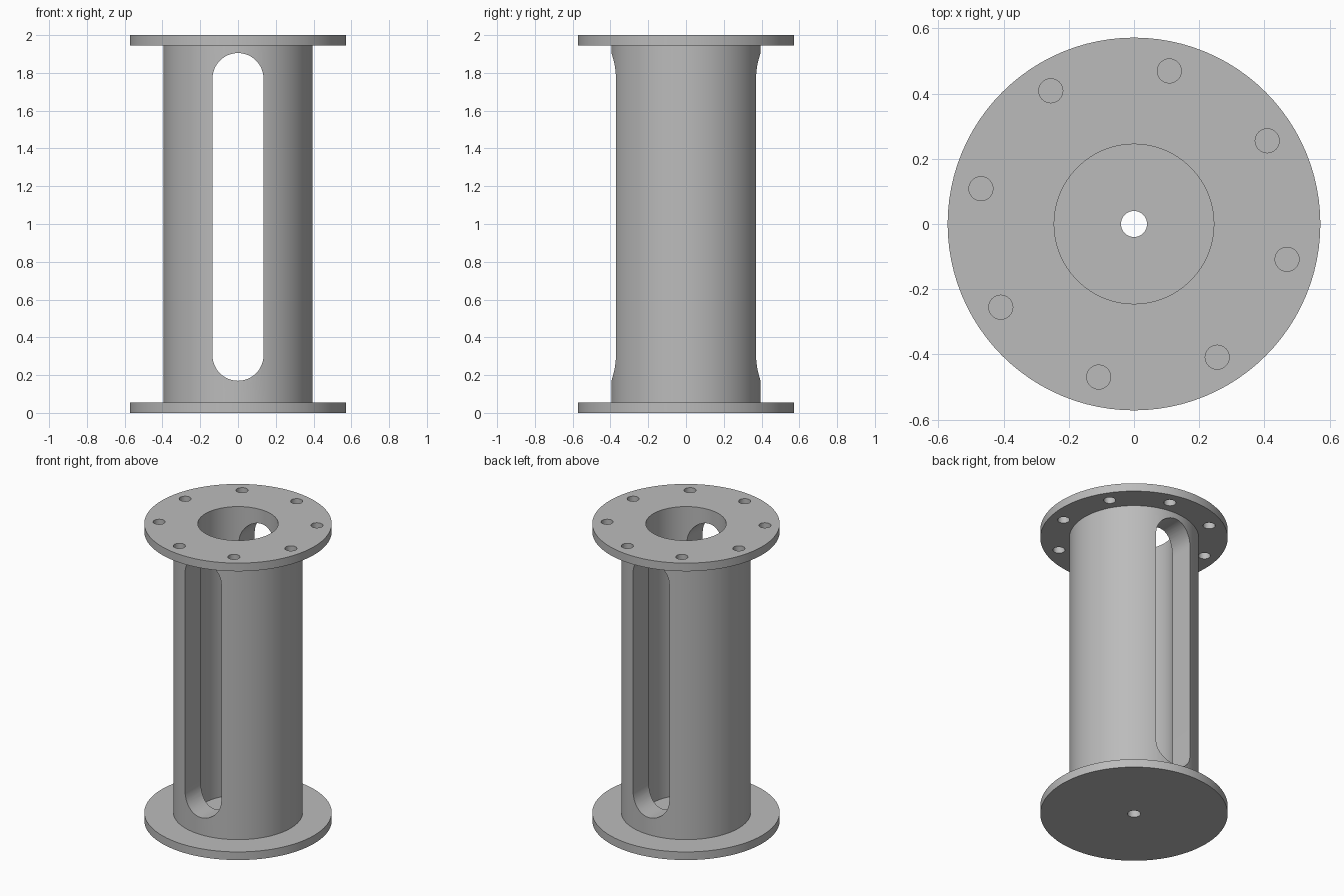
import bpy, bmesh
from math import sin, cos, pi, radians

cube = bpy.data.objects.get("Cube")
if cube:
    bpy.data.objects.remove(cube, do_unlink=True)

HEIGHT, PLATE = 2.0, 0.055
FLANGE_R, TUBE_R, BORE_R, DRAIN_R = 0.572, 0.395, 0.245, 0.04
SLOT_R, SLOT_LOW, SLOT_HIGH = 0.135, 0.305, 1.77
BOLT_R, BOLT_CIRCLE, BOLT_COUNT, BOLT_START = 0.037, 0.482, 8, radians(32)
SEGMENTS = 96

grey = bpy.data.materials.new("plain grey")
grey.use_nodes = True
colour = (0.5, 0.5, 0.5, 1)
grey.diffuse_color = colour
grey.node_tree.nodes["Principled BSDF"].inputs["Base Color"].default_value = colour


def to_object(name, bm):
    bmesh.ops.recalc_face_normals(bm, faces=bm.faces)
    mesh = bpy.data.meshes.new(name)
    bm.to_mesh(mesh)
    bm.free()
    mesh.materials.append(grey)
    obj = bpy.data.objects.new(name, mesh)
    bpy.context.collection.objects.link(obj)
    return obj


def lathe(name, profile):
    """Revolve a closed (radius, height) outline about z."""
    bm = bmesh.new()
    rings = []
    for i in range(SEGMENTS):
        a = 2 * pi * i / SEGMENTS
        rings.append([bm.verts.new((r * cos(a), r * sin(a), z)) for r, z in profile])
    for i, ring in enumerate(rings):
        following = rings[(i + 1) % SEGMENTS]
        for j in range(len(profile)):
            k = (j + 1) % len(profile)
            bm.faces.new((ring[j], following[j], following[k], ring[k]))
    return to_object(name, bm)


def prism(bm, outline, offset):
    """Extrude a closed outline along an offset into a solid."""
    face = bm.faces.new([bm.verts.new(p) for p in outline])
    moved = bmesh.ops.extrude_face_region(bm, geom=[face], use_keep_orig=True)
    verts = [v for v in moved["geom"] if isinstance(v, bmesh.types.BMVert)]
    bmesh.ops.translate(bm, verts=verts, vec=offset)


def cut(target, cutter):
    mod = target.modifiers.new(cutter.name, "BOOLEAN")
    mod.operation = "DIFFERENCE"
    mod.solver = "EXACT"
    mod.object = cutter
    bpy.context.view_layer.objects.active = target
    bpy.ops.object.modifier_apply(modifier=mod.name)
    bpy.data.objects.remove(cutter, do_unlink=True)


# Hollow tube with a flange at each end and a small hole in the floor
body = lathe("flanged_tube", [
    (DRAIN_R, 0), (FLANGE_R, 0), (FLANGE_R, PLATE), (TUBE_R, PLATE),
    (TUBE_R, HEIGHT - PLATE), (FLANGE_R, HEIGHT - PLATE), (FLANGE_R, HEIGHT),
    (BORE_R, HEIGHT), (BORE_R, PLATE), (DRAIN_R, PLATE)])

# Long round-ended slot through the front and back walls
bm = bmesh.new()
half = 24
outline = []
for start, z in ((0, SLOT_HIGH), (pi, SLOT_LOW)):
    for i in range(half + 1):
        a = start + pi * i / half
        outline.append((SLOT_R * cos(a), -1, z + SLOT_R * sin(a)))
prism(bm, outline, (0, 2, 0))
cut(body, to_object("slot_cutter", bm))

# Ring of bolt holes through the top flange only
bm = bmesh.new()
for n in range(BOLT_COUNT):
    b = BOLT_START + 2 * pi * n / BOLT_COUNT
    x, y = BOLT_CIRCLE * cos(b), BOLT_CIRCLE * sin(b)
    circle = [2 * pi * i / half for i in range(half)]
    prism(bm, [(x + BOLT_R * cos(a), y + BOLT_R * sin(a), HEIGHT - 2 * PLATE)
               for a in circle], (0, 0, 4 * PLATE))
cut(body, to_object("bolt_hole_cutter", bm))

# Smooth round walls with crisp edges
bpy.ops.object.select_all(action="DESELECT")
body.select_set(True)
bpy.context.view_layer.objects.active = body
bpy.ops.object.shade_smooth_by_angle(angle=radians(30))
